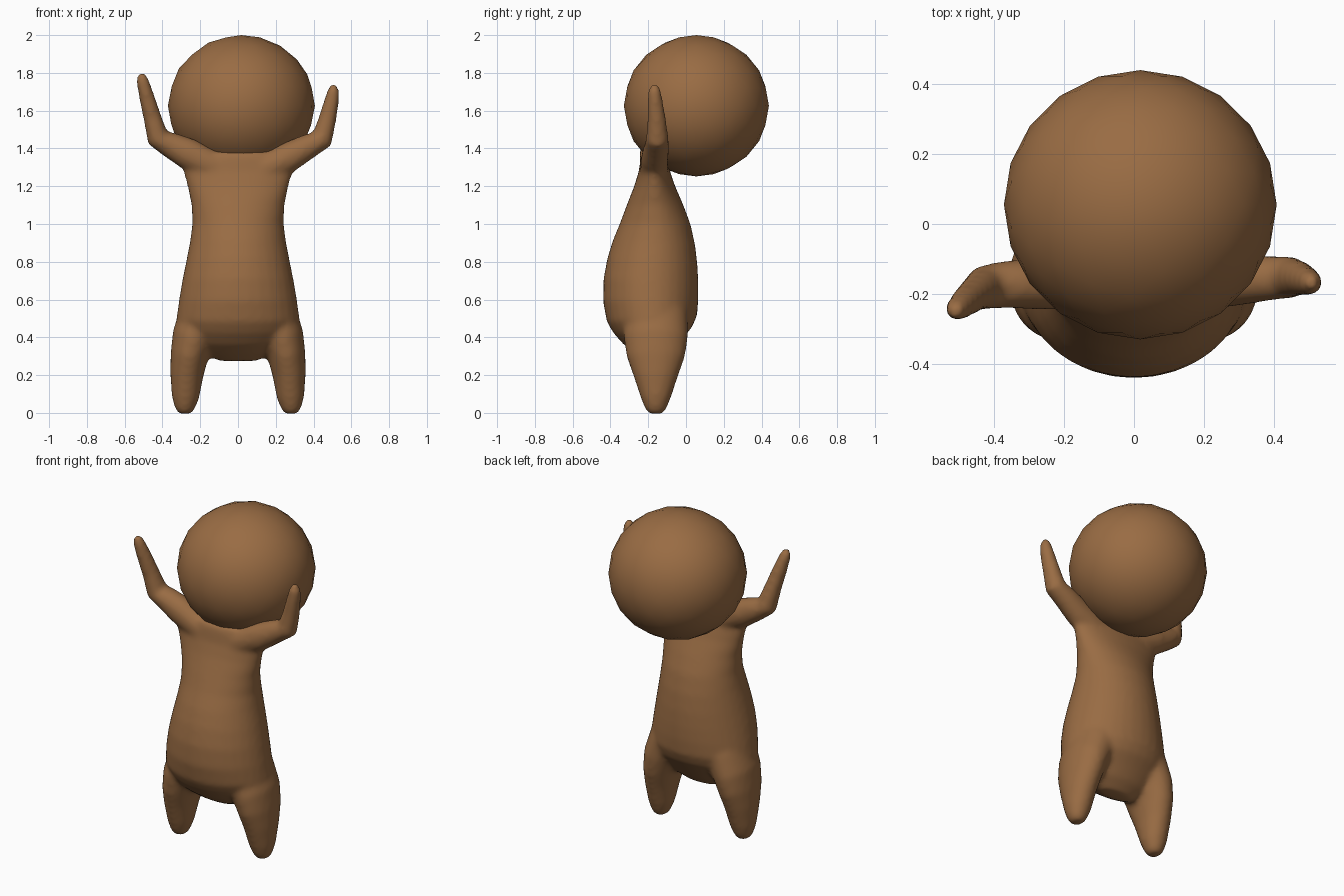
import bpy, bmesh, math
from mathutils import Vector, Matrix

brown = bpy.data.materials.new("brown")
brown.diffuse_color = (0.32, 0.15, 0.057, 1)


def tube(bm, rings, sides=32):
    """Closed loft through rings (x, y, z, radius across, radius deep)."""
    pts = [Vector(r[:3]) for r in rings]
    loops = []
    for i, r in enumerate(rings):
        t = (pts[min(i + 1, len(pts) - 1)] - pts[max(i - 1, 0)]).normalized()
        u = Vector((0, 1, 0)).cross(t).normalized()
        v = t.cross(u)
        loops.append([bm.verts.new(pts[i] + u * r[3] * math.cos(a) + v * r[4] * math.sin(a))
                      for a in (2 * math.pi * k / sides for k in range(sides))])
    for a, b in zip(loops, loops[1:]):
        for k in range(sides):
            n = (k + 1) % sides
            bm.faces.new((a[k], a[n], b[n], b[k]))
    bm.faces.new(loops[0][::-1])
    bm.faces.new(loops[-1])


def finish(bm, name):
    me = bpy.data.meshes.new(name)
    bm.to_mesh(me)
    bm.free()
    me.materials.append(brown)
    me.polygons.foreach_set("use_smooth", [True] * len(me.polygons))
    ob = bpy.data.objects.new(name, me)
    bpy.context.collection.objects.link(ob)
    return ob


# body: torso, legs and arms fused into one soft skin
bm = bmesh.new()
torso = [  # z, half width, front y, back y
    (0.275, 0.10, -0.20, -0.12), (0.32, 0.20, -0.26, -0.06), (0.38, 0.27, -0.33, -0.01),
    (0.44, 0.31, -0.385, 0.035), (0.50, 0.326, -0.42, 0.06), (0.60, 0.312, -0.44, 0.066),
    (0.70, 0.295, -0.437, 0.066), (0.80, 0.275, -0.417, 0.062), (0.90, 0.255, -0.387, 0.05),
    (1.00, 0.242, -0.35, 0.025), (1.10, 0.246, -0.315, -0.015), (1.20, 0.268, -0.275, -0.058),
    (1.28, 0.29, -0.25, -0.085), (1.34, 0.26, -0.242, -0.095), (1.385, 0.19, -0.23, -0.11)]
tube(bm, [(0, (f + b) / 2, z, w, (b - f) / 2) for z, w, f, b in torso])

for s in (-1, 1):
    tube(bm, [(s * x, -0.16, z, w, d) for x, z, w, d in (
        (0.283, -0.005, 0.032, 0.035), (0.282, 0.02, 0.052, 0.056), (0.278, 0.08, 0.072, 0.08),
        (0.271, 0.20, 0.088, 0.12), (0.258, 0.30, 0.1, 0.155), (0.235, 0.40, 0.115, 0.17),
        (0.18, 0.52, 0.13, 0.17))])

left_arm = [(-0.12, -0.17, 1.30, 0.08, 0.075), (-0.27, -0.17, 1.375, 0.083, 0.075),
            (-0.36, -0.172, 1.42, 0.069, 0.068), (-0.425, -0.18, 1.455, 0.06, 0.064),
            (-0.455, -0.20, 1.57, 0.048, 0.05), (-0.485, -0.225, 1.68, 0.041, 0.043),
            (-0.507, -0.245, 1.765, 0.033, 0.033), (-0.513, -0.25, 1.80, 0.018, 0.018)]
right_arm = [(0.12, -0.17, 1.28, 0.08, 0.075), (0.27, -0.165, 1.355, 0.08, 0.072),
             (0.37, -0.155, 1.41, 0.067, 0.066), (0.445, -0.152, 1.45, 0.06, 0.06),
             (0.472, -0.155, 1.55, 0.048, 0.05), (0.493, -0.163, 1.64, 0.041, 0.042),
             (0.505, -0.167, 1.705, 0.033, 0.035), (0.507, -0.167, 1.738, 0.018, 0.02)]
tube(bm, left_arm)
tube(bm, right_arm)
bmesh.ops.recalc_face_normals(bm, faces=bm.faces)
body = finish(bm, "body")
rm = body.modifiers.new("fuse", 'REMESH')
rm.mode = 'VOXEL'
rm.voxel_size = 0.014
rm.use_smooth_shade = True
sm = body.modifiers.new("soften", 'SMOOTH')
sm.factor = 0.5
sm.iterations = 10

# head: coarse ball with smooth shading
bm = bmesh.new()
bmesh.ops.create_icosphere(bm, subdivisions=3, radius=1)
bmesh.ops.transform(bm, verts=bm.verts, matrix=Matrix.Translation((0.018, 0.055, 1.626))
                    @ Matrix.Diagonal((0.389, 0.384, 0.374, 1)))
finish(bm, "head")
